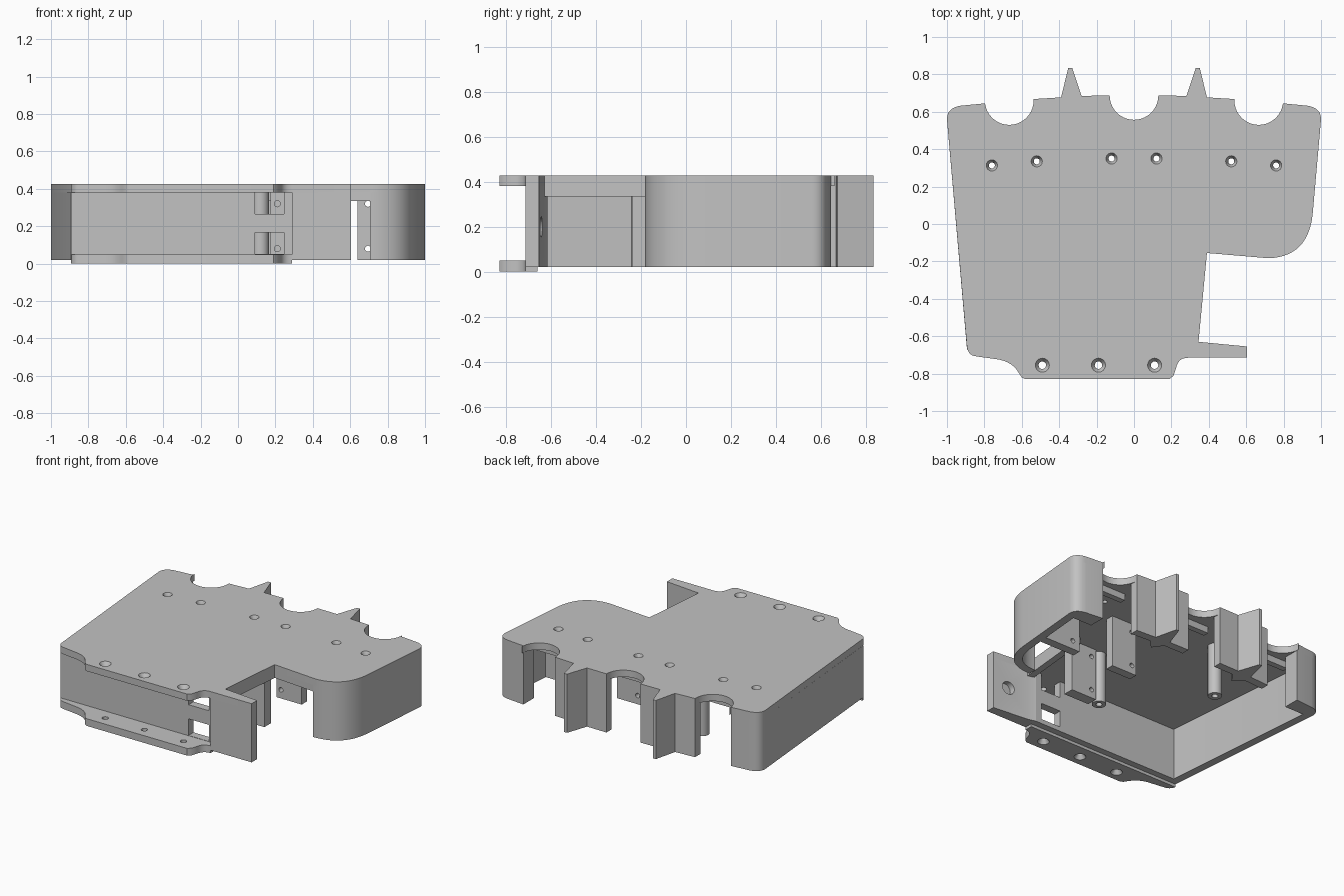
import bpy, bmesh, math
from mathutils import Vector

cube = bpy.data.objects.get("Cube")
if cube:
    bpy.data.objects.remove(cube)

grey = bpy.data.materials.new("plain grey")
grey.use_nodes = True
colour = (0.54, 0.54, 0.54, 1)
grey.diffuse_color = colour
grey.node_tree.nodes["Principled BSDF"].inputs["Base Color"].default_value = colour


def finish(bm, name):
    bmesh.ops.recalc_face_normals(bm, faces=bm.faces)
    mesh = bpy.data.meshes.new(name)
    bm.to_mesh(mesh)
    bm.free()
    mesh.materials.append(grey)
    ob = bpy.data.objects.new(name, mesh)
    bpy.context.collection.objects.link(ob)
    return ob


def prism(name, pts, z0, z1):
    """Extrude a flat outline between two heights."""
    bm = bmesh.new()
    face = bm.faces.new([bm.verts.new((x, y, z0)) for x, y in pts])
    new = bmesh.ops.extrude_face_region(bm, geom=[face])["geom"]
    verts = [v for v in new if isinstance(v, bmesh.types.BMVert)]
    bmesh.ops.translate(bm, verts=verts, vec=(0, 0, z1 - z0))
    return finish(bm, name)


def box(name, x0, x1, y0, y1, z0, z1):
    return prism(name, [(x0, y0), (x1, y0), (x1, y1), (x0, y1)], z0, z1)


def ribbon(name, path, z0, z1, t=0.055):
    """Wall of even thickness on the left-hand side of a path."""
    p = [Vector(q) for q in path]
    inner = []
    for i, q in enumerate(p):
        a = (q - p[i - 1]).normalized() if i else (p[1] - q).normalized()
        b = (p[i + 1] - q).normalized() if i < len(p) - 1 else a
        n = Vector((-a.y - b.y, a.x + b.x)).normalized()
        inner.append(q + n * t / max(0.5, n.dot(Vector((-a.y, a.x)))))
    return prism(name, path + [tuple(q) for q in reversed(inner)], z0, z1)


def bend(a, c, b, n=10):
    """Rounded corner from a to b, pulled towards c."""
    f = [i / n for i in range(n + 1)]
    return [tuple((1 - t) ** 2 * a[k] + 2 * t * (1 - t) * c[k] + t * t * b[k]
                  for k in (0, 1)) for t in f]


def scallop(cx, cy, r=0.13, n=20):
    return [(cx + r * math.cos(math.pi * i / n), cy - r * math.sin(math.pi * i / n))
            for i in range(n + 1)]


def cone(name, loc, r0, r1, depth, axis="Z"):
    bm = bmesh.new()
    bmesh.ops.create_cone(bm, cap_ends=True, segments=24, radius1=r0, radius2=r1, depth=depth)
    ob = finish(bm, name)
    ob.location = loc
    if axis == "Y":
        ob.rotation_euler.x = math.pi / 2
    return ob


def cut(ob, cutters):
    bpy.context.view_layer.objects.active = ob
    for c in cutters:
        c.hide_render = True
        mod = ob.modifiers.new("cut", "BOOLEAN")
        mod.object, mod.operation, mod.solver = c, "DIFFERENCE", "EXACT"
        bpy.ops.object.modifier_apply(modifier=mod.name)
        bpy.data.objects.remove(c)


def screw_hole(x, y, top, r):
    """Through hole with a countersink opening upwards."""
    return [cone("hole_cutter", (x, y, top), r * 0.5, r * 0.5, 0.2),
            cone("sink_cutter", (x, y, top - 0.01), r * 0.45, r * 1.1, 0.04)]


# Shared outline pieces, walking counter-clockwise
big_corner = bend((0.72, -0.183), (0.93, -0.175), (0.955, 0.05), 14)
back_corner = bend((1, 0.56), (1, 0.62), (0.93, 0.632), 8)
left_corner = [(-x, y) for x, y in reversed(back_corner)]
front_corner = bend((-0.893, -0.66), (-0.885, -0.705), (-0.84, -0.708), 6)
spike = [(0.39, 0.677), (0.352, 0.833), (0.33, 0.833), (0.28, 0.685)]
spike_left = [(-x, y) for x, y in reversed(spike)]
flange = (bend((-0.72, -0.725), (-0.65, -0.74), (-0.62, -0.79), 6)
          + [(-0.6, -0.82), (-0.58, -0.83), (0.19, -0.83), (0.212, -0.81)]
          + bend((0.225, -0.77), (0.235, -0.715), (0.29, -0.715), 6))

# Top plate
top = prism("top_plate", front_corner + flange
            + [(0.605, -0.715), (0.605, -0.655), (0.345, -0.63), (0.39, -0.155)]
            + big_corner + back_corner + [(0.797, 0.645)] + scallop(0.667, 0.66)
            + [(0.537, 0.668)] + spike + scallop(0, 0.687) + spike_left + [(-0.537, 0.668)]
            + scallop(-0.667, 0.66) + [(-0.797, 0.645)] + left_corner, 0.38, 0.427)
front_holes = [-0.49, -0.19, 0.11]
back_holes = [(s * x, y) for s in (1, -1) for x, y in ((0.12, 0.35), (0.52, 0.335), (0.76, 0.313))]
for x in front_holes:
    cut(top, screw_hole(x, -0.755, 0.427, 0.04))
for x, y in back_holes:
    cut(top, screw_hole(x, y, 0.427, 0.032))

# Bottom mounting flange
bottom = prism("bottom_flange", front_corner + flange + [(0.29, -0.66)], 0, 0.05)
for x in front_holes:
    cut(bottom, [cone("hole_cutter", (x, -0.755, 0.02), 0.02, 0.02, 0.2),
                 cone("sink_cutter", (x, -0.755, 0.01), 0.044, 0.018, 0.04)])

# Outer walls
ribbon("right_wall", left_corner + [(-0.893, -0.67)], 0.02, 0.38)
ribbon("left_wall", [(0.705, -0.183)] + big_corner + back_corner, 0.02, 0.38)
for side, s in (("left", 1), ("right", -1)):
    corner = [(0.95, 0.53), (0.95, 0.627), (0.93, 0.632), (0.797, 0.645), (0.797, 0.53)]
    prism(side + "_back_return", [(s * x, y) for x, y in corner], 0.02, 0.38)
front = box("front_wall", -0.892, 0.29, -0.67, -0.615, 0.02, 0.38)
cut(front, [box("window_cutter", 0.09, 0.245, -0.8, -0.5, z, z + 0.115) for z in (0.052, 0.265)])

# End tab standing proud of the front wall, with a blind recess on its inner face
tab = prism("end_tab", [(0.29, -0.715), (0.605, -0.715), (0.605, -0.655), (0.345, -0.63),
                        (0.29, -0.615)], 0.02, 0.38)
cut(tab, [cone("recess_cutter", (0.49, -0.65, 0.2), 0.045, 0.045, 0.06, "Y")])

# Lip above the side opening
ribbon("opening_lip", [(0.345, -0.63), (0.39, -0.155), (0.72, -0.183)], 0.335, 0.38, 0.045)

# Upright screw blocks around the inner bay
for name, x0, x1, y0, y1, hole in (("front_screw_block", 0.175, 0.37, -0.24, -0.165, 0.21),
                                   ("back_screw_block", 0.175, 0.37, 0.17, 0.23, 0.21),
                                   ("side_screw_block", 0.64, 0.93, 0.17, 0.23, 0.695)):
    block = box(name, x0, x1, y0, y1, 0.02, 0.38)
    cut(block, [cone("hole_cutter", (hole, y0, z), 0.016, 0.016, 0.3, "Y")
                for z in (0.08, 0.32)])

# Back posts with spikes, sensor rails and round bosses
for side, s in (("left", 1), ("right", -1)):
    post = [(0.537, 0.668)] + spike + [(0.13, 0.687), (0.13, 0.63), (0.28, 0.63),
                                       (0.33, 0.56), (0.39, 0.62), (0.537, 0.61)]
    prism(side + "_spike_post", [(s * x, y) for x, y in post], 0.02, 0.38)
for name, x, y in (("middle", 0, 0.47), ("left", 0.667, 0.45), ("right", -0.667, 0.45)):
    box(name + "_sensor_rail", x - 0.18, x + 0.18, y, y + 0.04, 0.335, 0.38)
for name, x, y in (("front", 0.12, -0.2), ("back", -0.37, 0.35)):
    boss = cone(name + "_boss", (x, y, 0.2), 0.045, 0.045, 0.36)
    cut(boss, [cone("hole_cutter", (x, y, 0.05), 0.02, 0.02, 0.14)])

# Smooth the rounded corners, keep edges sharp
bpy.ops.object.select_all(action="DESELECT")
for ob in bpy.context.scene.objects:
    if ob.type == "MESH":
        ob.select_set(True)
        bpy.context.view_layer.objects.active = ob
bpy.ops.object.shade_smooth_by_angle(angle=math.radians(30))
